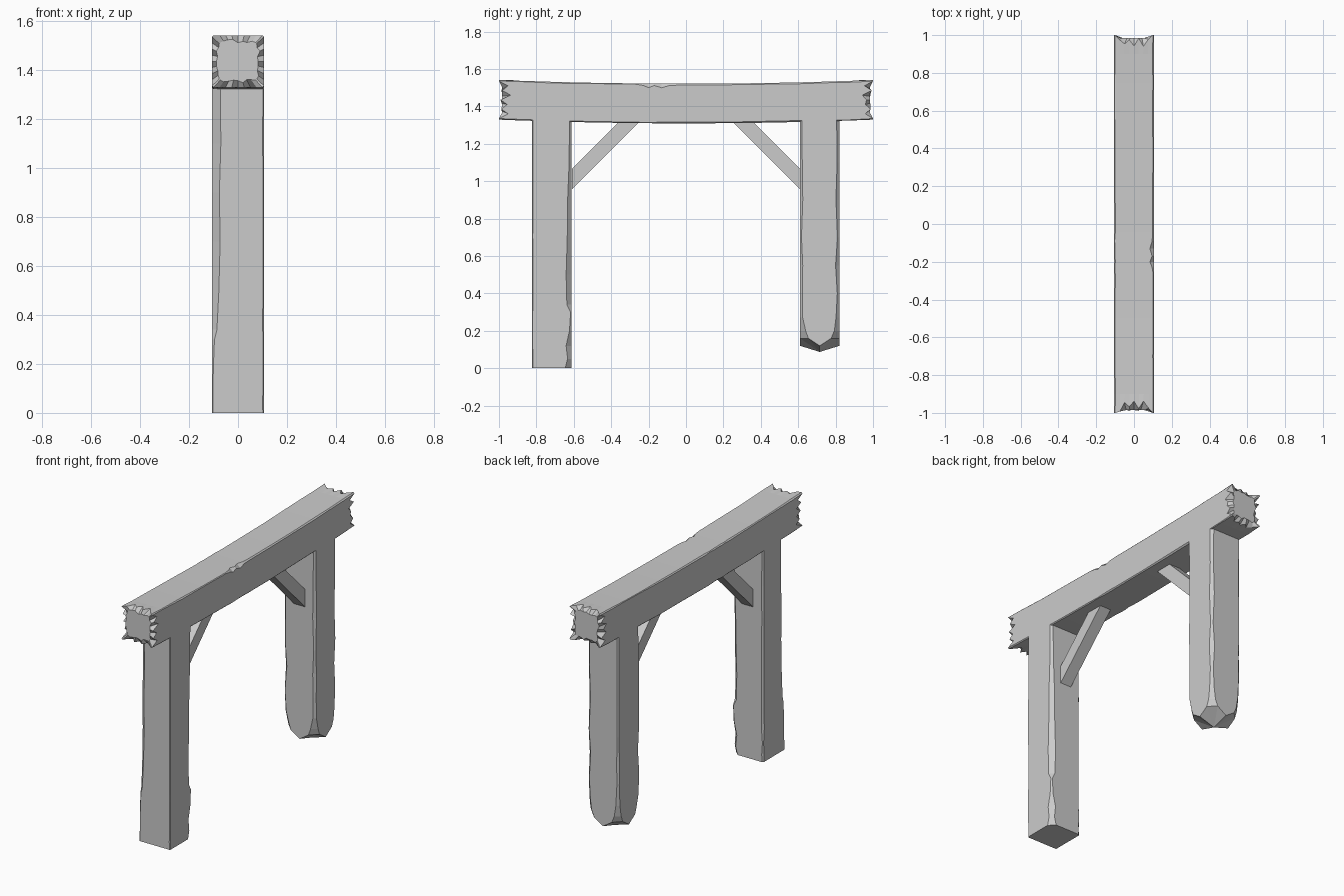
import bpy, bmesh, math, random

if "Cube" in bpy.data.objects:
    bpy.data.objects.remove(bpy.data.objects["Cube"])

random.seed(4)
H = 0.106  # half width of every timber

wood = bpy.data.materials.new("weathered grey wood")
wood.diffuse_color = (0.6, 0.6, 0.6, 1)
wood.use_nodes = True
wood.node_tree.nodes["Principled BSDF"].inputs["Base Color"].default_value = wood.diffuse_color


def section(chamfers, k):
    """Square outline with four chipped corners and k extra points per side.
    Returns (u, v, is_corner)."""
    signs = [(1, 1), (-1, 1), (-1, -1), (1, -1)]
    pairs = []
    for i, ((su, sv), c) in enumerate(zip(signs, chamfers)):
        a, b = (su * H, sv * (H - c)), (su * (H - c), sv * H)
        pairs.append((a, b) if i % 2 == 0 else (b, a))
    pts = []
    for i in range(4):
        a, b = pairs[i]
        n = pairs[(i + 1) % 4][0]
        pts += [(*a, True), (*b, True)]
        for j in range(1, k + 1):
            t = j / (k + 1)
            pts.append((b[0] + (n[0] - b[0]) * t, b[1] + (n[1] - b[1]) * t, False))
    return pts


def loft(name, rings, tips=(None, None)):
    """Skin a list of point rings; each end closes flat or to a tip."""
    bm = bmesh.new()
    rows = [[bm.verts.new(p) for p in r] for r in rings]
    n = len(rows[0])
    for a, b in zip(rows, rows[1:]):
        for i in range(n):
            j = (i + 1) % n
            bm.faces.new((a[i], a[j], b[j], b[i]))
    for row, tip in zip((rows[0], rows[-1]), tips):
        if tip:
            t = bm.verts.new(tip)
            for i in range(n):
                bm.faces.new((row[i], row[(i + 1) % n], t))
        else:
            bm.faces.new(row)
    bmesh.ops.recalc_face_normals(bm, faces=bm.faces)
    me = bpy.data.meshes.new(name)
    bm.to_mesh(me)
    bm.free()
    me.materials.append(wood)
    ob = bpy.data.objects.new(name, me)
    bpy.context.collection.objects.link(ob)
    return ob


def chip(lo=0.003, hi=0.012):
    return random.uniform(lo, hi)


def sag(y):
    return 1.415 + 0.02 * y * y


# Sagging top beam with splintered ends
def beam_end(s):
    pts = section([0.006] * 4, 7)
    jag = []
    for i, (u, v, corner) in enumerate(pts):
        y = 1.0 if corner else (random.uniform(0.935, 0.96) if i % 2 else random.uniform(0.965, 0.995))
        jag.append((u, s * y, v + sag(1)))
    core = [(u * f, s * 0.985, v * f + sag(1))
            for u, v, c in pts for f in [0.72 if c else random.uniform(0.7, 0.85)]]
    return jag, core


jag0, core0 = beam_end(-1)
jag1, core1 = beam_end(1)
stations = [-0.9, -0.7, -0.5, -0.27, -0.23, -0.2, -0.17, -0.13, -0.09, -0.04,
            0.2, 0.4, 0.6, 0.75, 0.9]
beam = [core0, jag0]
for i, y in enumerate(stations):
    c = [chip(0.003, 0.008) for _ in range(4)]
    if -0.25 < y < -0.05:  # chipped patch on the top edge
        c[0] = 0.022 if i % 2 else 0.01
    beam.append([(u, y, v + sag(y)) for u, v, _ in section(c, 7)])
loft("top_beam", beam + [jag1, core1])

# Standing post: split front-left corner, splintered foot at the inner corner
rings = []
for z, inner, split in [(0, 0.035, 0.003), (0.05, 0.022, 0.003), (0.12, 0.03, 0.004),
                        (0.2, 0.012, 0.006), (0.3, 0.006, 0.01), (0.34, 0.026, 0.02),
                        (0.5, 0.03, 0.028), (0.7, 0.024, 0.033), (0.9, 0.022, 0.03),
                        (1.1, 0.014, 0.036), (1.335, 0.012, 0.034)]:
    c = [inner, chip(), split, chip(0.003, 0.006)]
    rings.append([(u, v - 0.717, z) for u, v, _ in section(c, 1)])
loft("standing_post", rings)

# Hanging post: worn corners and a scalloped, pointed foot
PY = 0.715
foot = [(u, v + PY, 0.16 if corner else 0.12) for u, v, corner in section([0.045] * 4, 1)]
rings = [foot]
for z, lo, hi in [(0.2, 0.028, 0.034), (0.27, 0.012, 0.02), (0.4, 0.005, 0.014), (0.55, 0.01, 0.024),
                  (0.7, 0.005, 0.012), (0.9, 0.008, 0.02), (1.1, 0.005, 0.014), (1.335, 0.008, 0.018)]:
    rings.append([(u, v + PY, z) for u, v, _ in section([chip(lo, hi) for _ in range(4)], 1)])
loft("hanging_post", rings, tips=((0, PY, 0.087), None))

# Diagonal braces, mirrored
profile = [(0.61, 0.955), (0.61, 1.065), (0.355, 1.32), (0.245, 1.32)]
for s, name in ((-1, "standing_brace"), (1, "hanging_brace")):
    loft(name, [[(x, s * y, z) for y, z in profile] for x in (-0.038, 0.038)])
